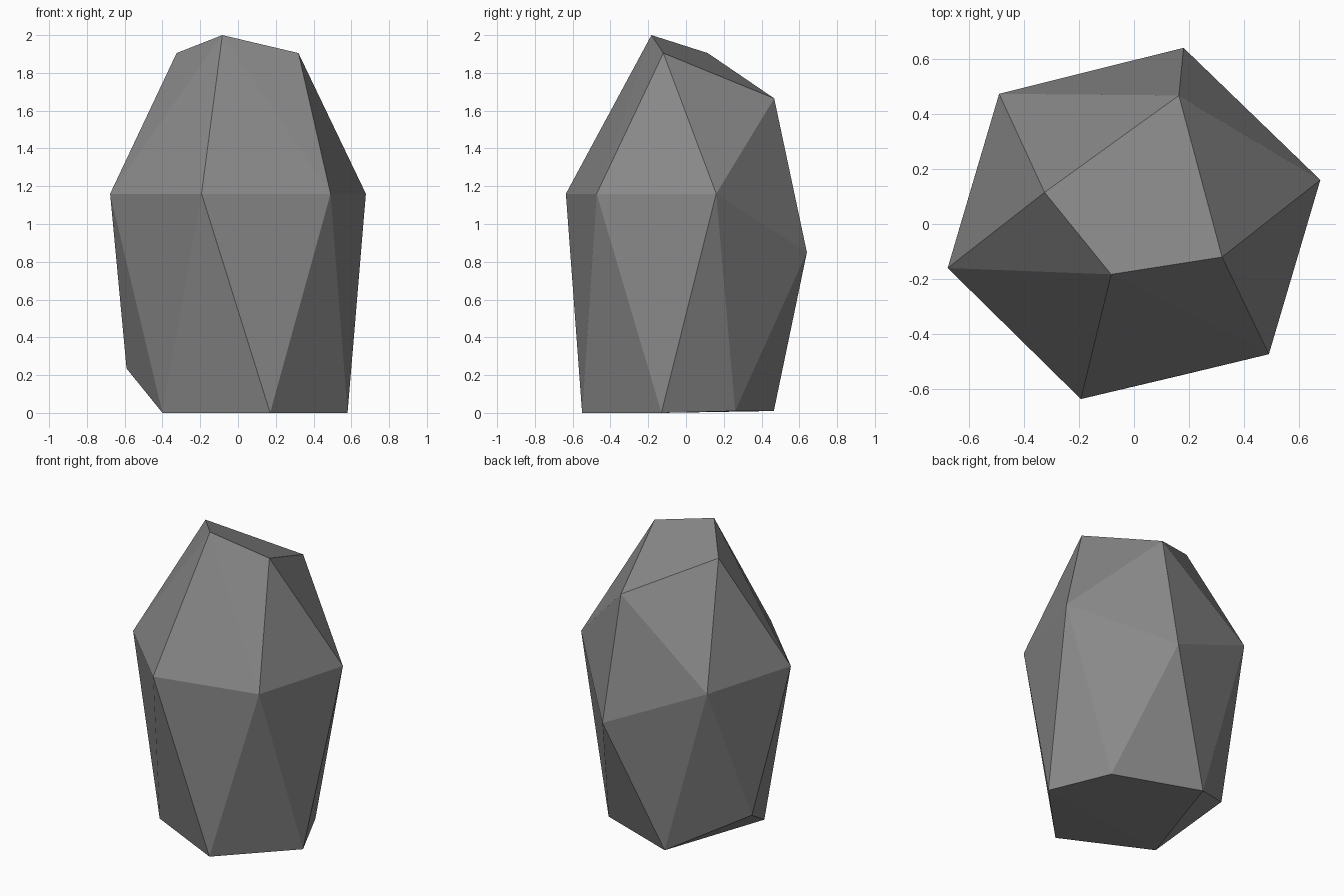
import bpy, bmesh

if "Cube" in bpy.data.objects:
    bpy.data.objects.remove(bpy.data.objects["Cube"])

# Faceted standing stone: the convex skin of three irregular rings of corners
base_ring = [(0.58, -0.13, 0), (0.17, -0.55, 0), (-0.40, -0.27, 0),
             (-0.59, 0.135, 0.235), (-0.165, 0.465, 0.01), (0.40, 0.26, 0.01)]
waist_ring = [(0.677, 0.16, 1.16), (0.49, -0.473, 1.16), (-0.193, -0.636, 1.16),
              (-0.677, -0.16, 1.16), (-0.49, 0.473, 1.16), (0.18, 0.64, 0.85)]
crown = [(-0.083, -0.183, 2.0), (0.32, -0.12, 1.905),
         (-0.325, 0.115, 1.905), (0.163, 0.467, 1.665)]

bm = bmesh.new()
for p in base_ring + waist_ring + crown:
    bm.verts.new(p)
bmesh.ops.convex_hull(bm, input=bm.verts)
bmesh.ops.recalc_face_normals(bm, faces=bm.faces)

mesh = bpy.data.meshes.new("stone")
bm.to_mesh(mesh)
bm.free()
stone = bpy.data.objects.new("stone", mesh)
bpy.context.collection.objects.link(stone)

# Plain grey stone colour
grey = bpy.data.materials.new("stone grey")
grey.diffuse_color = (0.25, 0.25, 0.25, 1)
grey.use_nodes = True
grey.node_tree.nodes["Principled BSDF"].inputs["Base Color"].default_value = grey.diffuse_color
mesh.materials.append(grey)
